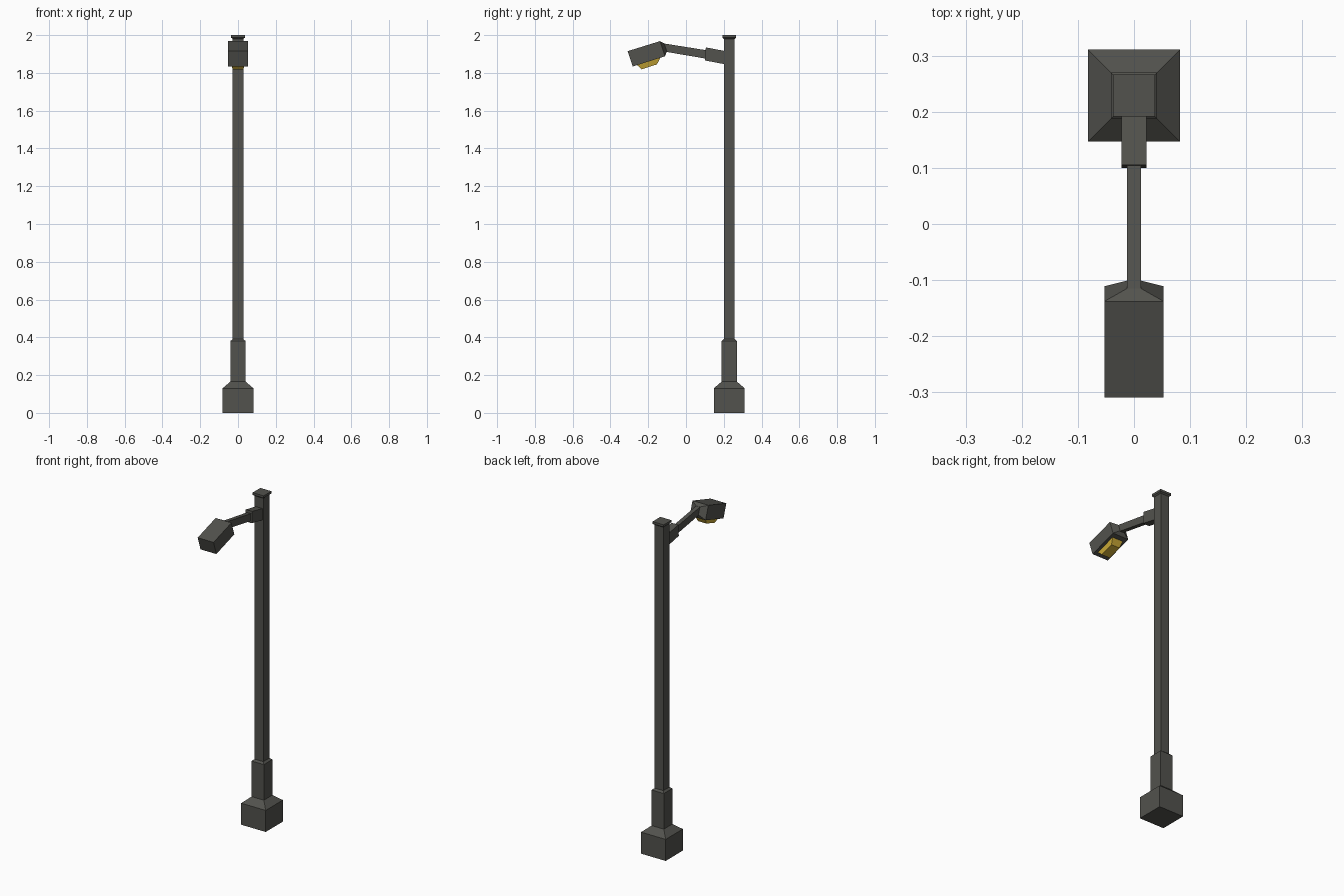
import bpy, bmesh

if "Cube" in bpy.data.objects:
    bpy.data.objects.remove(bpy.data.objects["Cube"])


def material(name, rgb):
    m = bpy.data.materials.new(name)
    m.diffuse_color = (*rgb, 1)
    m.use_nodes = True
    m.node_tree.nodes["Principled BSDF"].inputs["Base Color"].default_value = m.diffuse_color
    return m


METAL = material("dark grey metal", (0.085, 0.085, 0.075))
GLOW = material("amber lens", (0.62, 0.42, 0.04))


def loft(name, rings, mat):
    """Skin a closed solid through a sequence of four-point rings."""
    bm = bmesh.new()
    loops = [[bm.verts.new(p) for p in r] for r in rings]
    for a, b in zip(loops, loops[1:]):
        for i in range(4):
            j = (i + 1) % 4
            bm.faces.new((a[i], a[j], b[j], b[i]))
    bm.faces.new(loops[0][::-1])
    bm.faces.new(loops[-1])
    bmesh.ops.recalc_face_normals(bm, faces=bm.faces)
    me = bpy.data.meshes.new(name)
    bm.to_mesh(me)
    bm.free()
    me.materials.append(mat)
    ob = bpy.data.objects.new(name, me)
    bpy.context.collection.objects.link(ob)
    return ob


POLE_Y = 0.229


def square(h, z):
    """Horizontal square ring around the pole axis."""
    return [(-h, POLE_Y - h, z), (h, POLE_Y - h, z), (h, POLE_Y + h, z), (-h, POLE_Y + h, z)]


def section(w, top, bottom):
    """Cross-section of half width w between two (y, z) points."""
    return [(-w, *top), (w, *top), (w, *bottom), (-w, *bottom)]


# Upright: plinth, sleeve, shaft and cap in one stepped profile
loft("pole", [square(*p) for p in (
    (0.082, 0), (0.082, 0.13), (0.041, 0.165), (0.041, 0.38), (0.029, 0.39),
    (0.029, 1.98), (0.037, 1.987), (0.037, 2.0))], METAL)

# Bracket and tilted arm
loft("arm_bracket", [section(0.022, (0.21, 1.915), (0.21, 1.845)),
                     section(0.022, (0.105, 1.935), (0.10, 1.866))], METAL)
loft("arm", [section(0.0125, (0.12, 1.918), (0.12, 1.873)),
             section(0.0125, (-0.125, 1.957), (-0.115, 1.913))], METAL)

# Lamp housing, narrowing towards the arm
loft("lamp_housing", [section(0.053, (-0.309, 1.915), (-0.282, 1.834)),
                      section(0.053, (-0.138, 1.968), (-0.111, 1.888)),
                      section(0.0125, (-0.115, 1.956), (-0.101, 1.914))], METAL)


# Lens: tapered block hanging under the housing
def lens_ring(w, front, back):
    return [(-w, *front), (w, *front), (w, *back), (-w, *back)]


loft("lens", [lens_ring(0.036, (-0.262, 1.844), (-0.134, 1.884)),
              lens_ring(0.028, (-0.235, 1.819), (-0.154, 1.845))], GLOW)
